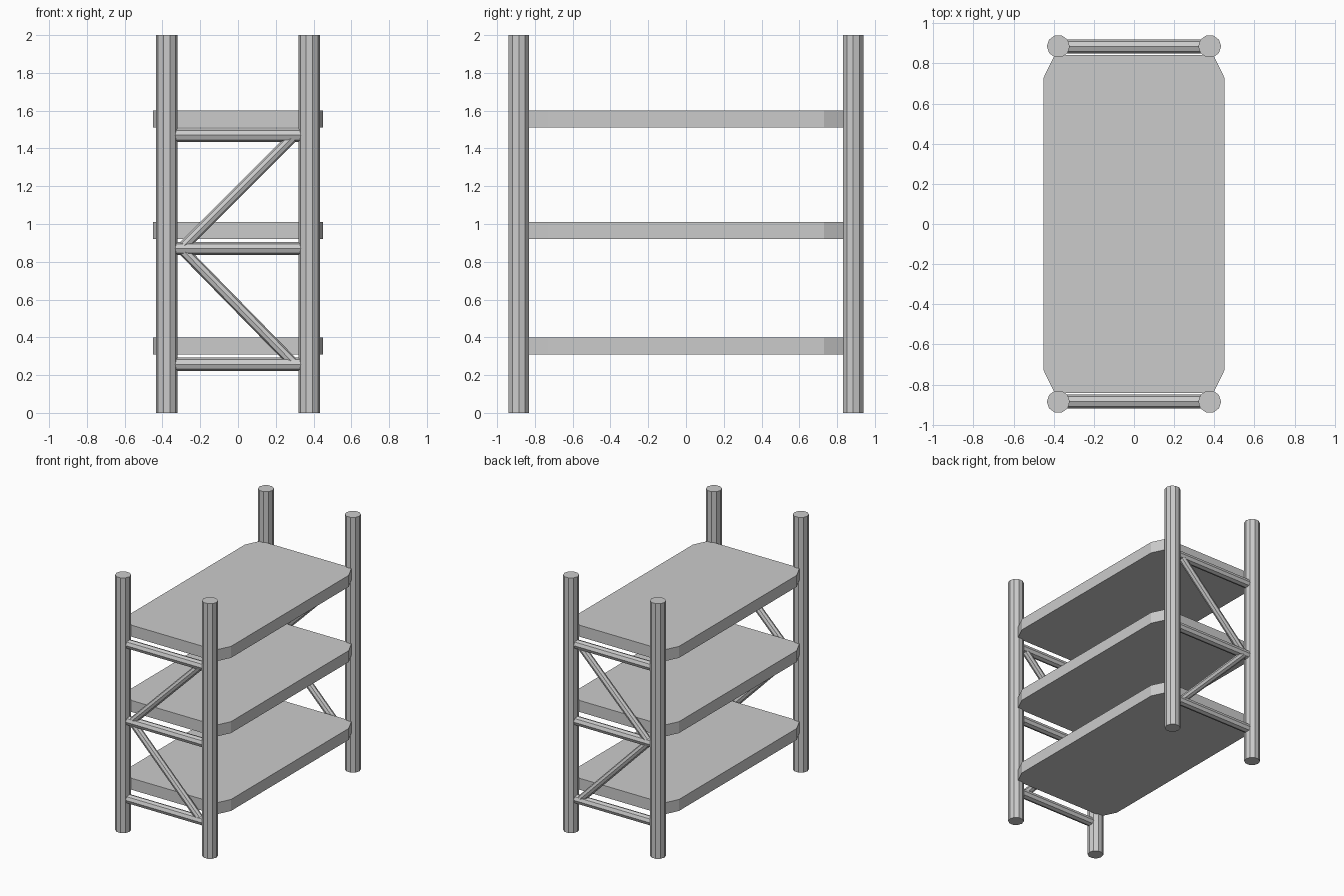
import bpy, bmesh, math
from mathutils import Vector

if "Cube" in bpy.data.objects:
    bpy.data.objects.remove(bpy.data.objects["Cube"])

PX, PY = 0.377, 0.885          # post centres
RAIL_Z = (0.257, 0.87, 1.47)   # rail heights
SHELF_Z = (0.31, 0.92, 1.51)   # shelf undersides


def add_object(name, bm):
    bmesh.ops.recalc_face_normals(bm, faces=bm.faces)
    me = bpy.data.meshes.new(name)
    bm.to_mesh(me)
    bm.free()
    ob = bpy.data.objects.new(name, me)
    bpy.context.collection.objects.link(ob)
    return ob


def bar(name, a, b, radius, sides, spin=0.0):
    """Flat-sided bar running from a to b."""
    a, b = Vector(a), Vector(b)
    bm = bmesh.new()
    bmesh.ops.create_cone(bm, cap_ends=True, segments=sides, radius1=radius,
                          radius2=radius, depth=(b - a).length)
    ob = add_object(name, bm)
    turn = (b - a).to_track_quat('Z', 'Y').to_matrix().to_4x4()
    ob.matrix_world = turn
    ob.rotation_euler.rotate_axis('Z', spin)
    ob.location = (a + b) / 2
    return ob


for end, sy in (("front", -1), ("back", 1)):
    y = sy * PY
    # Upright posts
    for side, sx in (("left", -1), ("right", 1)):
        bar(f"{end}_{side}_post", (sx * PX, y, 0), (sx * PX, y, 2),
            0.057, 10, math.pi / 2)
    # Horizontal rails between the posts
    for i, z in enumerate(RAIL_Z):
        bar(f"{end}_rail_{i + 1}", (-0.36, y, z), (0.36, y, z), 0.035, 8)
    # Diagonal braces meeting at the left of the middle rail
    node = (-0.3, y, RAIL_Z[1])
    bar(f"{end}_lower_brace", node, (0.29, y, RAIL_Z[0] + 0.01), 0.028, 8)
    bar(f"{end}_upper_brace", node, (0.29, y, RAIL_Z[2] - 0.01), 0.028, 8)

# Shelves with clipped corners
outline = [(0.45, -0.73), (0.45, 0.73), (0.395, 0.843), (-0.395, 0.843),
           (-0.45, 0.73), (-0.45, -0.73), (-0.395, -0.843), (0.395, -0.843)]
for i, z in enumerate(SHELF_Z):
    bm = bmesh.new()
    face = bm.faces.new([bm.verts.new((x, y, z)) for x, y in outline])
    top = bmesh.ops.extrude_face_region(bm, geom=[face], use_keep_orig=True)
    verts = [g for g in top["geom"] if isinstance(g, bmesh.types.BMVert)]
    bmesh.ops.translate(bm, verts=verts, vec=(0, 0, 0.09))
    add_object(f"shelf_{i + 1}", bm)
